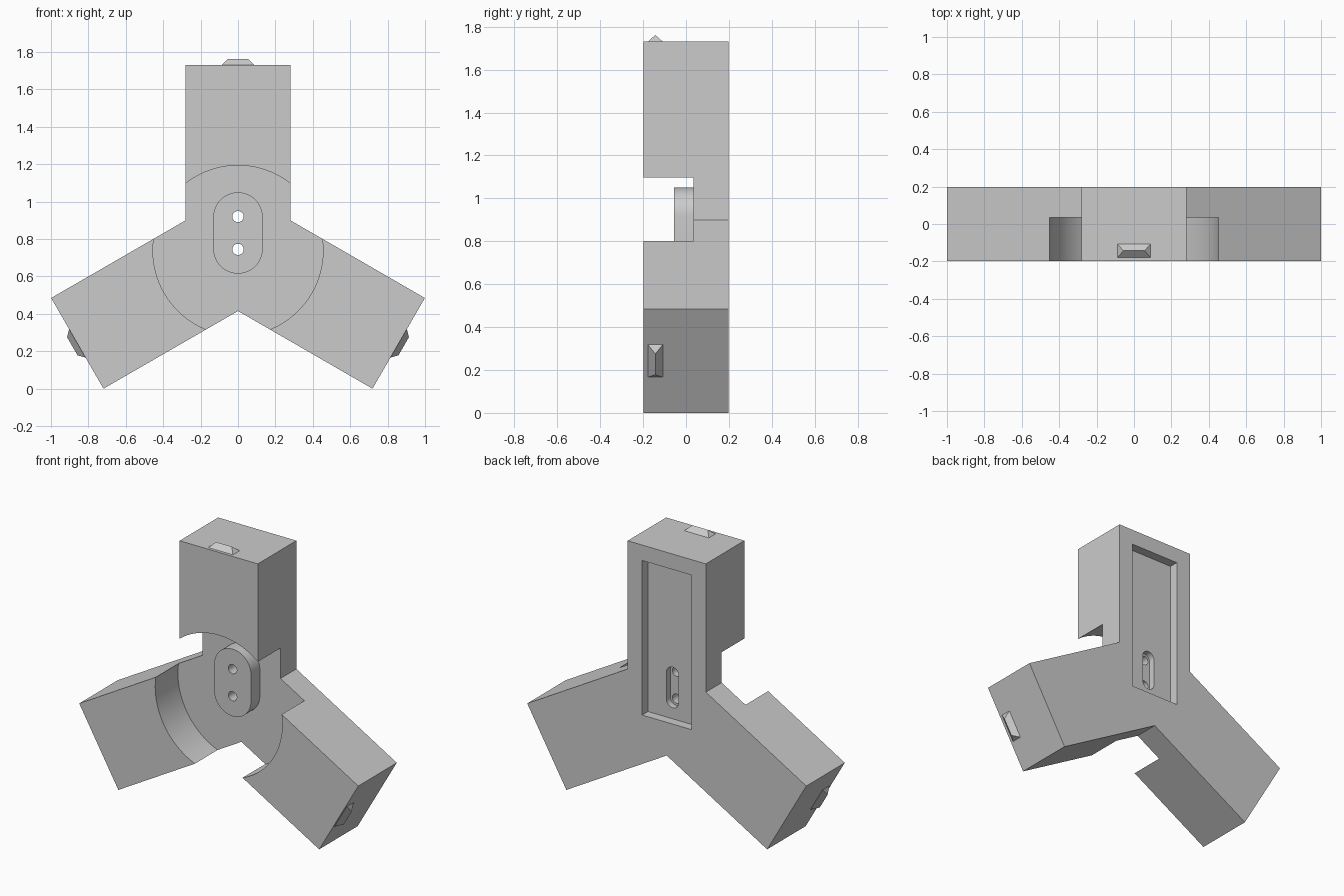
import bpy, bmesh
from math import sin, cos, radians, pi
from mathutils import Matrix, Vector

cube = bpy.data.objects.get("Cube")
if cube:
    bpy.data.objects.remove(cube, do_unlink=True)

ARM, HALF, DEPTH = 0.992, 0.28, 0.197          # arm length, half width, half thickness
CZ = ARM * 0.5 + HALF * cos(radians(30))       # hub height
HOLES = (0.745, 0.92)                          # screw hole heights
RECESS_Y, POCKET_Y = 0.035, DEPTH - 0.06

grey = bpy.data.materials.new("plain grey")
grey.use_nodes = True
grey.diffuse_color = (0.6, 0.6, 0.6, 1)
grey.node_tree.nodes["Principled BSDF"].inputs["Base Color"].default_value = grey.diffuse_color


def make_object(name, bm):
    bmesh.ops.recalc_face_normals(bm, faces=bm.faces)
    mesh = bpy.data.meshes.new(name)
    bm.to_mesh(mesh)
    bm.free()
    mesh.materials.append(grey)
    obj = bpy.data.objects.new(name, mesh)
    bpy.context.collection.objects.link(obj)
    return obj


def prism(name, outline, y0, y1):
    """Extrude an x/z outline from y0 to y1."""
    bm = bmesh.new()
    face = bm.faces.new([bm.verts.new((x, y0, z)) for x, z in outline])
    ext = bmesh.ops.extrude_face_region(bm, geom=[face])
    verts = [v for v in ext["geom"] if isinstance(v, bmesh.types.BMVert)]
    bmesh.ops.translate(bm, verts=verts, vec=(0, y1 - y0, 0))
    return make_object(name, bm)


def circle(radius, z, n=96):
    return [(radius * cos(2 * pi * i / n), z + radius * sin(2 * pi * i / n)) for i in range(n)]


def stadium(radius, low, high, n=24):
    top = [(radius * cos(pi * i / n), high + radius * sin(pi * i / n)) for i in range(n + 1)]
    return top + [(-x, low + high - z) for x, z in top]


def combine(target, tool, operation):
    mod = target.modifiers.new(operation, "BOOLEAN")
    mod.operation, mod.solver, mod.object = operation, "EXACT", tool
    bpy.context.view_layer.objects.active = target
    bpy.ops.object.modifier_apply(modifier=mod.name)
    bpy.data.objects.remove(tool, do_unlink=True)


# Three-armed body
outline = []
for k in range(3):
    a = radians(90 - 120 * k)
    along, side = Vector((cos(a), sin(a))), Vector((-sin(a), cos(a)))
    pit = Vector((cos(a - pi / 3), sin(a - pi / 3))) * HALF / cos(pi / 6)
    for p in (along * ARM + side * HALF, along * ARM - side * HALF, pit):
        outline.append((p.x, p.y + CZ))
body = prism("three_arm_body", outline, -DEPTH, DEPTH)

# Round front recess with its raised oblong boss
combine(body, prism("recess_cutter", circle(0.455, CZ), -0.4, RECESS_Y), "DIFFERENCE")
combine(body, prism("boss", stadium(0.132, 0.747, 0.918), -0.055, RECESS_Y + 0.03), "UNION")

# Rear pocket, slot and screw holes
pocket = [(-0.176, 0.63), (0.176, 0.63), (0.176, 1.63), (-0.176, 1.63)]
combine(body, prism("pocket_cutter", pocket, POCKET_Y, 0.4), "DIFFERENCE")
combine(body, prism("slot_cutter", stadium(0.044, *HOLES), POCKET_Y - 0.04, 0.3), "DIFFERENCE")
for z in HOLES:
    combine(body, prism("hole_cutter", circle(0.03, z, 32), -0.3, 0.3), "DIFFERENCE")

bpy.ops.object.select_all(action="DESELECT")
body.select_set(True)
bpy.context.view_layer.objects.active = body
bpy.ops.object.shade_smooth_by_angle(angle=radians(30))

# Hip-shaped locating tab on each arm end
for k, label in enumerate(("top", "left", "right")):
    bm = bmesh.new()
    base = [bm.verts.new((x, y, ARM)) for x, y in
            ((-0.088, -0.178), (0.088, -0.178), (0.088, -0.108), (-0.088, -0.108))]
    r0, r1 = [bm.verts.new((x, -0.143, ARM + 0.031)) for x in (-0.056, 0.056)]
    b0, b1, b2, b3 = base
    for f in (base, (b0, b1, r1, r0), (b2, b3, r0, r1), (b1, b2, r1), (b3, b0, r0)):
        bm.faces.new(f)
    turn = Matrix.Translation((0, 0, CZ)) @ Matrix.Rotation(radians(120 * k), 4, "Y")
    bmesh.ops.transform(bm, matrix=turn, verts=bm.verts)
    make_object(label + "_arm_tab", bm)
